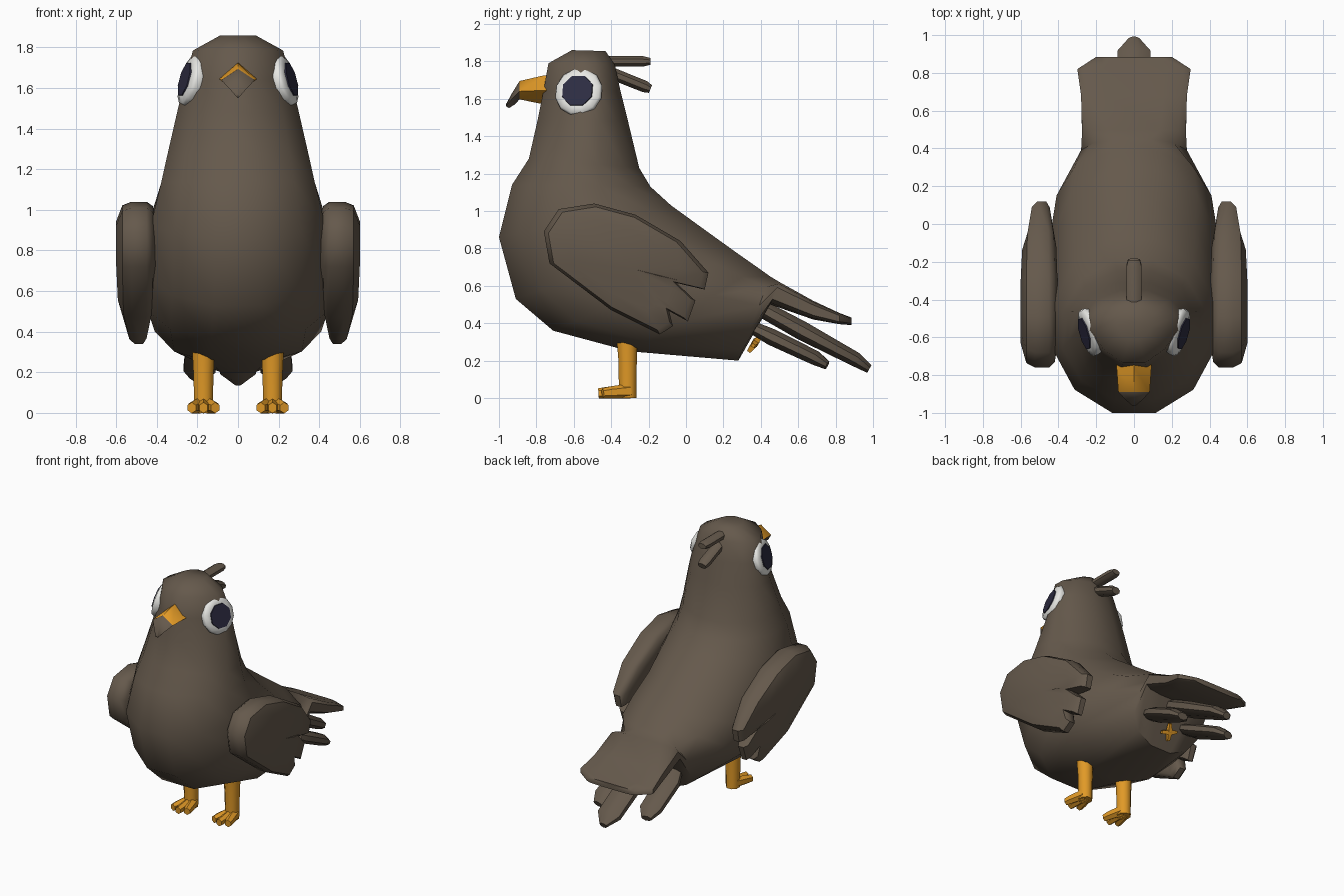
import bpy, bmesh, math
from mathutils import Vector

if "Cube" in bpy.data.objects:
    bpy.data.objects.remove(bpy.data.objects["Cube"])


def material(name, rgb):
    m = bpy.data.materials.new(name)
    m.diffuse_color = (*rgb, 1)
    m.use_nodes = True
    m.node_tree.nodes["Principled BSDF"].inputs["Base Color"].default_value = m.diffuse_color
    return m


BROWN = material("brown_feathers", (0.13, 0.10, 0.072))
ORANGE = material("orange_skin", (0.75, 0.32, 0.02))
WHITE = material("eye_white", (0.80, 0.80, 0.77))
DARK = material("pupil_navy", (0.027, 0.026, 0.055))


def loft(name, rings, mats, angle=50, rule=None):
    """Skin a list of equal-length point rings and cap both ends with fans."""
    bm = bmesh.new()
    loops = [[bm.verts.new(p) for p in r] for r in rings]
    n = len(loops[0])
    for a, b in zip(loops, loops[1:]):
        for i in range(n):
            j = (i + 1) % n
            bm.faces.new((a[i], a[j], b[j], b[i]))
    for ring in (loops[0], loops[-1]):
        mid = bm.verts.new(sum((v.co for v in ring), Vector()) / n)
        for i in range(n):
            bm.faces.new((ring[i], ring[(i + 1) % n], mid))
    bmesh.ops.recalc_face_normals(bm, faces=bm.faces)
    if rule:
        for f in bm.faces:
            f.material_index = rule(f.calc_center_median())
    me = bpy.data.meshes.new(name)
    bm.to_mesh(me)
    bm.free()
    for m in mats:
        me.materials.append(m)
    ob = bpy.data.objects.new(name, me)
    bpy.context.collection.objects.link(ob)
    bpy.ops.object.select_all(action='DESELECT')
    ob.select_set(True)
    bpy.context.view_layer.objects.active = ob
    bpy.ops.object.shade_smooth_by_angle(angle=math.radians(angle))
    return ob


def oval(front, back, hw, p=1.0, skew=0.0, n=12):
    """Ring spanning two (y, z) points on the centre plane, hw wide each side.
    p squares it off, skew moves its widest part backwards."""
    f, b = Vector((0, *front)), Vector((0, *back))
    mid, half = (f + b) / 2, (f - b) / 2
    top = math.cos(math.pi / n) ** p
    pts = []
    for i in range(n):
        a = 2 * math.pi * (i + 0.5) / n
        c, s = math.cos(a), math.sin(a)
        c = math.copysign(abs(c) ** p, c) / top
        s = math.copysign(abs(s) ** p, s) / top
        c -= skew * s * s * (1 + c) / 2
        pts.append(mid + half * c + Vector((hw * s, 0, 0)))
    return pts


def stick(name, points, mat, n=8, side=(1, 0, 0)):
    """Tapered limb; points are (centre, half width, half height)."""
    axis = (Vector(points[-1][0]) - Vector(points[0][0])).normalized()
    u = Vector(side)
    u = (u - axis * u.dot(axis)).normalized()
    v = axis.cross(u)
    rings = []
    for c, w, h in points:
        rings.append([Vector(c) + u * w * math.cos(t) + v * h * math.sin(t)
                      for t in (2 * math.pi * (i + 0.5) / n for i in range(n))])
    return loft(name, rings, [mat])


# Head, breast and back swept into the flat upper tail
loft("body", [oval(*r) for r in [
    ((-0.61, 1.86), (-0.43, 1.855), 0.09),
    ((-0.74, 1.79), (-0.38, 1.78), 0.222, 1, 0.35),
    ((-0.77, 1.64), (-0.35, 1.64), 0.262, 1, 0.5),
    ((-0.80, 1.48), (-0.31, 1.48), 0.30, 1, 0.3),
    ((-0.84, 1.28), (-0.25, 1.23), 0.35),
    ((-0.93, 1.14), (-0.19, 1.13), 0.378),
    ((-1.00, 0.86), (-0.08, 1.03), 0.43),
    ((-0.91, 0.53), (0.12, 0.885), 0.44),
    ((-0.71, 0.36), (0.28, 0.77), 0.445, 0.92),
    ((-0.30, 0.25), (0.38, 0.70), 0.41, 0.85),
    ((0.28, 0.20), (0.45, 0.65), 0.28, 0.9),
    ((0.45, 0.50), (0.50, 0.62), 0.275, 0.5),
    ((0.68, 0.42), (0.68, 0.52), 0.28, 0.45),
    ((0.82, 0.395), (0.82, 0.455), 0.30, 0.45),
    ((0.885, 0.39), (0.885, 0.43), 0.20, 0.45)]], [BROWN], 60)

# Lower tail feathers: one long in the middle, one short each side
stick("middle_tail_feather", [((0, 0.42, 0.47), 0.07, 0.05), ((0, 0.62, 0.36), 0.095, 0.055),
                              ((0, 0.91, 0.205), 0.095, 0.042), ((0, 0.98, 0.155), 0.03, 0.025)], BROWN)
for s in (-1, 1):
    stick("side_tail_feather", [((s * 0.15, 0.34, 0.385), 0.06, 0.035),
                                ((s * 0.175, 0.46, 0.325), 0.09, 0.048),
                                ((s * 0.19, 0.69, 0.215), 0.085, 0.042),
                                ((s * 0.20, 0.755, 0.175), 0.04, 0.025)], BROWN)

# Small orange cross under the tail
for k, a in enumerate((1.25, -0.32)):
    d = Vector((math.cos(a), 0.6 * math.sin(a), 0.8 * math.sin(a))) * 0.06
    c = Vector((0, 0.37, 0.295))
    stick("vent_cross", [(c - d, 0.014, 0.014), (c, 0.026, 0.022), (c + d, 0.014, 0.014)],
          ORANGE, 4, (0, 0.86, -0.51))

# Crest tufts on the back of the head
stick("upper_crest", [((0, -0.45, 1.80), 0.042, 0.03), ((0, -0.23, 1.80), 0.044, 0.03),
                      ((0, -0.19, 1.80), 0.034, 0.02)], BROWN)
stick("lower_crest", [((0, -0.42, 1.745), 0.042, 0.035), ((0, -0.22, 1.665), 0.044, 0.034),
                      ((0, -0.19, 1.652), 0.034, 0.024)], BROWN)

# Diamond-section beak with a hooked brown tip
beak = [(-0.68, 1.73, 1.64, 1.565, 0.09), (-0.76, 1.725, 1.645, 1.57, 0.092),
        (-0.89, 1.695, 1.64, 1.597, 0.083), (-0.93, 1.63, 1.60, 1.57, 0.045),
        (-0.962, 1.572, 1.56, 1.55, 0.01)]
loft("beak", [[(0, y, t), (w, y, m), (0, y + (0.015 if y < -0.9 else 0), b), (-w, y, m)]
              for y, t, m, b, w in beak], [ORANGE, BROWN], 60,
     lambda c: 1 if c.y < -0.895 else 0)

# Wing outline in (y, z), with three notched feather tips
WING = [(-0.76, 0.89), (-0.68, 1.01), (-0.49, 1.04), (-0.27, 0.98), (-0.03, 0.84),
        (0.12, 0.67), (0.10, 0.58), (-0.05, 0.615), (0.05, 0.52), (0.01, 0.41),
        (-0.09, 0.465), (-0.07, 0.385), (-0.14, 0.34), (-0.40, 0.47), (-0.73, 0.72)]
for s in (-1, 1):
    rings = []
    for x, k in ((0.405, 0.72), (0.42, 0.93), (0.45, 1), (0.525, 1), (0.57, 0.94), (0.60, 0.68)):
        ring = []
        for y, z in WING:
            # thinner towards the feather tips
            t = max(0.0, min(1.0, (y - z + 0.95) / 0.6))
            thin = 1 - 0.55 * t
            ring.append((s * (0.49 + (x - 0.49) * thin),
                         -0.36 + (y + 0.36) * k, 0.74 + (z - 0.74) * k))
        rings.append(ring)
    loft("wing", rings, [BROWN], 45)

    # Legs and three-toed feet
    x = s * 0.17
    stick("leg", [((x, -0.315, 0.31), 0.06, 0.06), ((x, -0.312, 0.20), 0.054, 0.053),
                  ((x, -0.312, 0.0), 0.048, 0.05)], ORANGE)
    for dx in (-0.058, 0, 0.058):
        y = -0.468 if dx == 0 else -0.445
        stick("toe", [((x + dx * 0.3, -0.30, 0.037), 0.034, 0.04),
                      ((x + dx * 0.8, -0.40, 0.03), 0.03, 0.033),
                      ((x + dx, y, 0.025), 0.024, 0.027)], ORANGE, 6)

    # Eyes: bevelled white disc with a flat dark pupil plate
    normal = Vector((s, -0.28, 0.28)).normalized()
    up = (Vector((0, 0, 1)) - normal * normal.z).normalized()
    across = up.cross(normal)
    centre = Vector((s * 0.233, -0.572, 1.635))

    def disc(name, layers, n, mat):
        loft(name, [[centre + normal * h + (across * math.cos(t) + up * math.sin(t)) * r
                     for t in (2 * math.pi * (i + 0.5) / n for i in range(n))]
                    for r, h in layers], [mat], 60)

    disc("eye_white", [(0.12, -0.03), (0.132, 0.005), (0.122, 0.021), (0.092, 0.03)], 12, WHITE)
    disc("pupil", [(0.09, 0.028), (0.088, 0.036)], 8, DARK)
